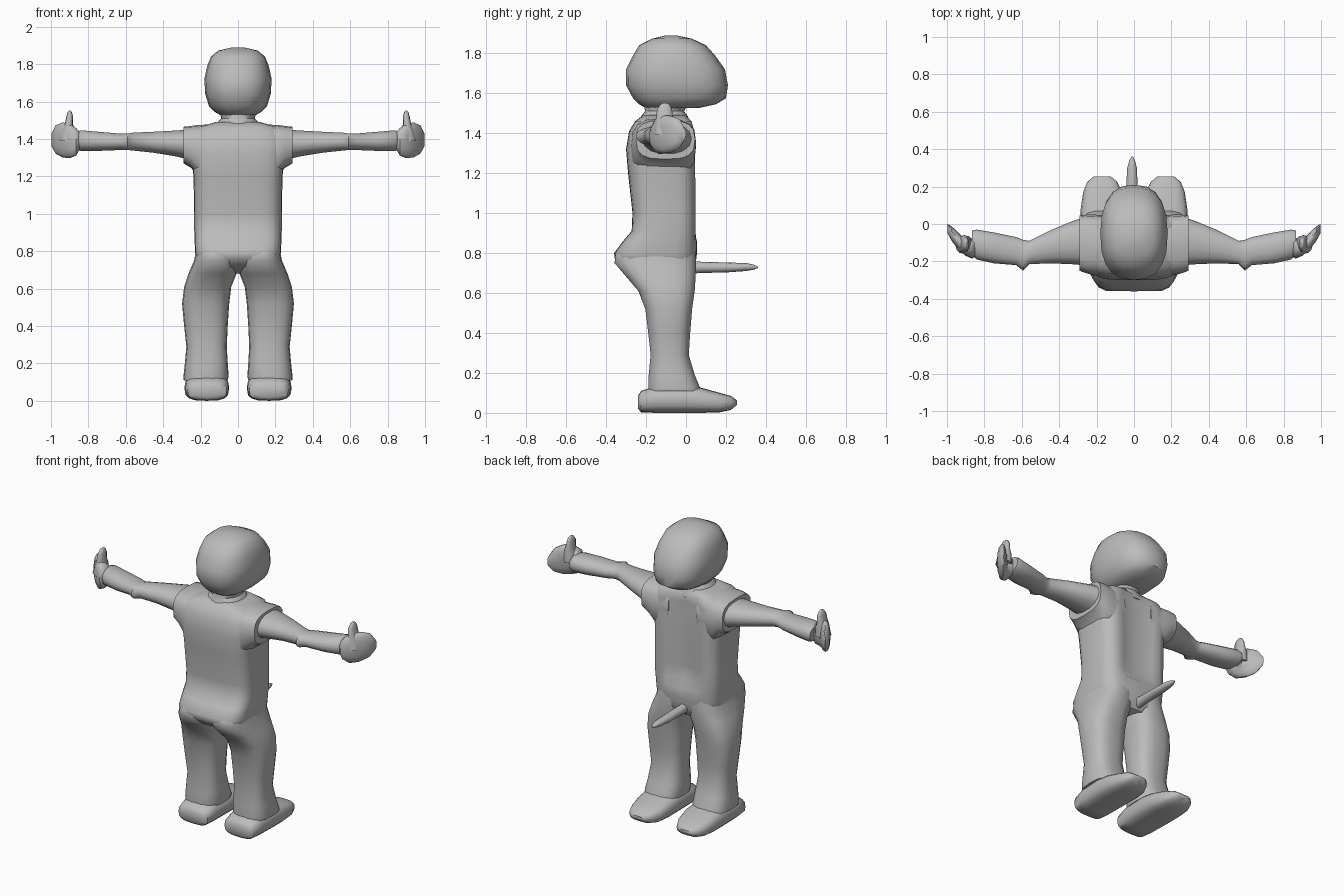
import bpy, bmesh, math
from mathutils import Vector

grey = bpy.data.materials.new("plain grey")
grey.diffuse_color = (0.5, 0.5, 0.5, 1)


def loft(name, axis, rings, n=20, power=2.6, mirror=False, notch=None, angle=50):
    """Skin rounded-square rings (position, a_min, a_max, b_min, b_max) along an axis."""
    bm = bmesh.new()
    loops = []
    for pos, a0, a1, b0, b1 in rings:
        loop = []
        for i in range(n):
            t = 2 * math.pi * i / n
            c, s = math.cos(t), math.sin(t)
            a = (a0 + a1) / 2 + (a1 - a0) / 2 * math.copysign(abs(c) ** (2 / power), c)
            b = (b0 + b1) / 2 + (b1 - b0) / 2 * math.copysign(abs(s) ** (2 / power), s)
            if notch and s > 0.95:
                b -= notch(pos) * (1 if s > 0.99 else 0.3)
            co = {"x": (pos, a, b), "y": (a, pos, b), "z": (a, b, pos)}[axis]
            loop.append(bm.verts.new(co))
        loops.append(loop)
    for lo, hi in zip(loops, loops[1:]):
        for i in range(n):
            j = (i + 1) % n
            bm.faces.new((lo[i], lo[j], hi[j], hi[i]))
    bm.faces.new(loops[0])
    bm.faces.new(loops[-1])
    if mirror:
        dup = bmesh.ops.duplicate(bm, geom=bm.verts[:] + bm.edges[:] + bm.faces[:])
        for v in [g for g in dup["geom"] if isinstance(g, bmesh.types.BMVert)]:
            v.co.x *= -1
    bmesh.ops.recalc_face_normals(bm, faces=bm.faces)
    mesh = bpy.data.meshes.new(name)
    bm.to_mesh(mesh)
    bm.free()
    mesh.materials.append(grey)
    ob = bpy.data.objects.new(name, mesh)
    bpy.context.collection.objects.link(ob)
    bpy.ops.object.select_all(action="DESELECT")
    bpy.context.view_layer.objects.active = ob
    ob.select_set(True)
    bpy.ops.object.shade_smooth_by_angle(angle=math.radians(angle))
    return ob


# Head: rounded block, longest toward the face
loft("head", "z", [
    (1.525, -.09, .09, -.20, .06),
    (1.545, -.125, .125, -.235, .15),
    (1.575, -.155, .155, -.265, .20),
    (1.64, -.175, .175, -.30, .21),
    (1.72, -.18, .18, -.30, .195),
    (1.79, -.165, .165, -.265, .145),
    (1.84, -.145, .145, -.235, .10),
    (1.873, -.105, .105, -.17, .03),
    (1.89, -.03, .03, -.10, -.05)], power=2.5)

# Neck with a slightly wider collar
loft("neck", "z", [
    (1.44, -.13, .13, -.235, .02),
    (1.485, -.115, .115, -.225, .01),
    (1.51, -.09, .09, -.205, -.01),
    (1.56, -.10, .10, -.215, .02)], power=2.2)


# Torso with an open seam down the chest
def seam(z):
    return 0.045 if 0.9 < z < 1.46 else 0.02 if z >= 1.46 else 0.0


loft("torso", "z", [
    (0.68, -.11, .11, -.20, .02),
    (0.72, -.19, .19, -.31, .045),
    (0.76, -.225, .225, -.355, .05),
    (0.80, -.23, .23, -.36, .055),
    (0.86, -.232, .232, -.315, .055),
    (0.91, -.234, .234, -.272, .055),
    (1.00, -.234, .234, -.268, .055),
    (1.20, -.238, .238, -.29, .055),
    (1.32, -.25, .25, -.30, .055),
    (1.41, -.25, .25, -.285, .05),
    (1.46, -.22, .22, -.255, .035),
    (1.49, -.12, .12, -.215, .0)], n=28, power=4, notch=seam)

# Short sleeves
loft("sleeves", "x", [
    (.10, -.26, .04, 1.20, 1.48),
    (.21, -.275, .05, 1.19, 1.475),
    (.25, -.265, .05, 1.245, 1.47),
    (.292, -.25, .045, 1.27, 1.465)], n=16, power=3, mirror=True)

# Arms, with a bump at each elbow
loft("arms", "x", [
    (.27, -.22, .035, 1.29, 1.452),
    (.33, -.215, .015, 1.305, 1.447),
    (.45, -.21, -.035, 1.325, 1.44),
    (.56, -.215, -.09, 1.337, 1.435),
    (.592, -.25, -.085, 1.34, 1.43),
    (.63, -.22, -.07, 1.34, 1.43),
    (.75, -.21, -.045, 1.335, 1.44),
    (.84, -.19, -.03, 1.335, 1.448),
    (.865, -.165, -.035, 1.345, 1.44)], n=14, power=2.2, mirror=True)

# Flat hands curving forward, with raised thumbs
loft("hands", "x", [
    (.84, -.17, -.07, 1.355, 1.43),
    (.865, -.185, -.075, 1.31, 1.46),
    (.90, -.17, -.085, 1.295, 1.485),
    (.94, -.135, -.045, 1.30, 1.49),
    (.975, -.09, -.012, 1.32, 1.475),
    (.997, -.05, 0.0, 1.36, 1.43)], n=14, power=2.3, mirror=True)
loft("thumbs", "z", [
    (1.39, .86, .955, -.16, -.06),
    (1.45, .87, .94, -.155, -.06),
    (1.48, .883, .926, -.15, -.065),
    (1.52, .882, .918, -.145, -.07),
    (1.542, .888, .912, -.13, -.08),
    (1.552, .895, .904, -.115, -.095)], n=12, power=2.2, mirror=True)

# Trouser legs
loft("legs", "z", [
    (0.11, .055, .29, -.19, .075),
    (0.13, .05, .292, -.19, .07),
    (0.19, .054, .285, -.188, .045),
    (0.29, .06, .276, -.178, .015),
    (0.40, .055, .288, -.19, .022),
    (0.52, .047, .299, -.205, .032),
    (0.61, .036, .288, -.24, .045),
    (0.68, .008, .265, -.30, .05),
    (0.75, -.004, .235, -.36, .053),
    (0.80, -.004, .225, -.355, .05),
    (0.86, .01, .215, -.30, .04)], n=18, power=2.8, mirror=True)

# Shoes, tapered toward the toes
loft("shoes", "y", [
    (-.24, .09, .245, .02, .085),
    (-.225, .06, .27, .003, .11),
    (-.15, .05, .282, 0, .135),
    (.00, .047, .287, 0, .138),
    (.08, .048, .285, 0, .125),
    (.17, .062, .272, .003, .10),
    (.225, .09, .25, .015, .085),
    (.255, .125, .215, .04, .062)], n=16, power=3, mirror=True)

# Tapered rod at the waist
loft("rod", "y", [
    (.02, -.04, .02, .69, .765),
    (.06, -.042, .018, .70, .757),
    (.20, -.042, .02, .703, .753),
    (.30, -.036, .015, .71, .75),
    (.34, -.025, .005, .717, .742),
    (.36, -.013, -.005, .725, .732)], n=12, power=2, mirror=False)
